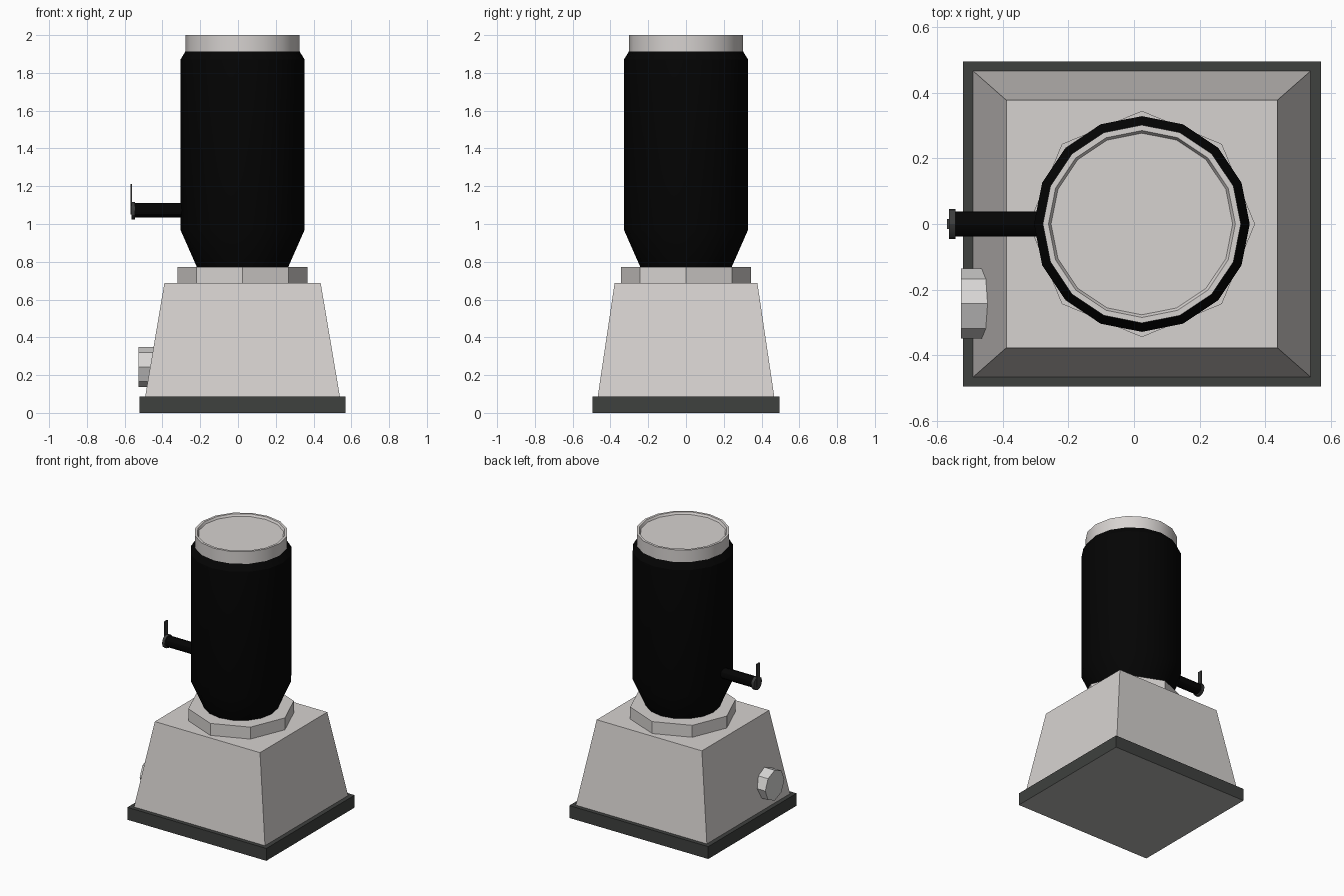
import bpy, bmesh, math
from mathutils import Matrix, Vector

if "Cube" in bpy.data.objects:
    bpy.data.objects.remove(bpy.data.objects["Cube"])

CX = 0.024  # the vessel and base sit slightly right of centre; the tap sticks out left


def material(name, rgb):
    m = bpy.data.materials.new(name)
    m.diffuse_color = (*rgb, 1)
    m.use_nodes = True
    m.node_tree.nodes["Principled BSDF"].inputs["Base Color"].default_value = m.diffuse_color
    return m


STEEL = material("warm light grey", (0.675, 0.645, 0.63))
DIAL = material("pale grey", (0.68, 0.67, 0.66))
RUBBER = material("dark grey", (0.049, 0.052, 0.049))
UNDERSIDE = material("mid grey", (0.45, 0.45, 0.43))
BLACK = material("black", (0.0012, 0.0012, 0.0012))
TRIM = material("charcoal", (0.045, 0.046, 0.046))


def lathe(name, profile, sides, mat, matrix, smooth=False):
    """Closed stack of rings (radius, height), capped at both ends."""
    bm = bmesh.new()
    rings = [[bm.verts.new((r * math.cos(2 * math.pi * i / sides),
                            r * math.sin(2 * math.pi * i / sides), z))
              for i in range(sides)] for r, z in profile]
    for a, b in zip(rings, rings[1:]):
        for i in range(sides):
            j = (i + 1) % sides
            bm.faces.new((a[i], a[j], b[j], b[i]))
    bm.faces.new(rings[0][::-1])
    bm.faces.new(rings[-1])
    bm.transform(matrix)
    return finish(name, bm, mat, smooth)


def tapered_box(name, lo, hi, top_scale, mat):
    """Box between two corners whose top can be narrowed."""
    lo, hi = Vector(lo), Vector(hi)
    size, mid = hi - lo, (hi + lo) / 2
    bm = bmesh.new()
    bmesh.ops.create_cube(bm, size=1)
    for v in bm.verts:
        sx, sy = top_scale if v.co.z > 0 else (1, 1)
        v.co = Vector((v.co.x * size.x * sx, v.co.y * size.y * sy, v.co.z * size.z)) + mid
    return finish(name, bm, mat, False)


def finish(name, bm, mat, smooth):
    bmesh.ops.recalc_face_normals(bm, faces=bm.faces)
    me = bpy.data.meshes.new(name)
    bm.to_mesh(me)
    bm.free()
    me.materials.append(mat)
    ob = bpy.data.objects.new(name, me)
    bpy.context.collection.objects.link(ob)
    if smooth:
        bpy.ops.object.select_all(action='DESELECT')
        bpy.context.view_layer.objects.active = ob
        ob.select_set(True)
        bpy.ops.object.shade_smooth_by_angle(angle=math.radians(30))
    return ob


def upright(x=CX):
    return Matrix.Translation((x, 0, 0))


def facing_left(x, y, z):
    """Local +z points to -x; a ring vertex stays at the top."""
    return Matrix.Translation((x, y, z)) @ Matrix.Rotation(-math.pi / 2, 4, 'Y')


# Base: rubber plate with a lighter underside, and tapered motor housing
plate = tapered_box("base_plate", (-0.522, -0.496, 0), (0.57, 0.496, 0.088), (1, 1), RUBBER)
plate.data.materials.append(UNDERSIDE)
for face in plate.data.polygons:
    face.material_index = int(face.normal.z < -0.5)
tapered_box("motor_housing", (-0.491, -0.467, 0.088), (0.539, 0.467, 0.688), (0.803, 0.809), STEEL)

# Octagonal collar under the jar
lathe("collar", [(0.345, 0.683), (0.345, 0.773)], 8, STEEL, upright())

# Jar and recessed lid
lathe("jar", [(0.24, 0.768), (0.329, 0.97), (0.329, 1.87), (0.302, 1.914)],
      16, BLACK, upright(), True)
lathe("lid", [(0.302, 1.91), (0.302, 2.0), (0.285, 2.0), (0.277, 1.985)],
      16, STEEL, upright(), True)

# Tap: spout tube, end flange and lever
lathe("tap_tube", [(0.038, 0), (0.038, 0.27)], 12, BLACK, facing_left(-0.28, 0, 1.073), True)
lathe("tap_flange", [(0.046, 0), (0.046, 0.02)], 12, TRIM, facing_left(-0.545, 0, 1.071), True)
tapered_box("tap_lever", (-0.57, -0.016, 1.05), (-0.562, 0.016, 1.213), (1, 1), TRIM)

# Octagonal control knob on the left side
lathe("control_knob", [(0.107, 0), (0.107, 0.09)], 8, DIAL, facing_left(-0.438, -0.243, 0.243))
